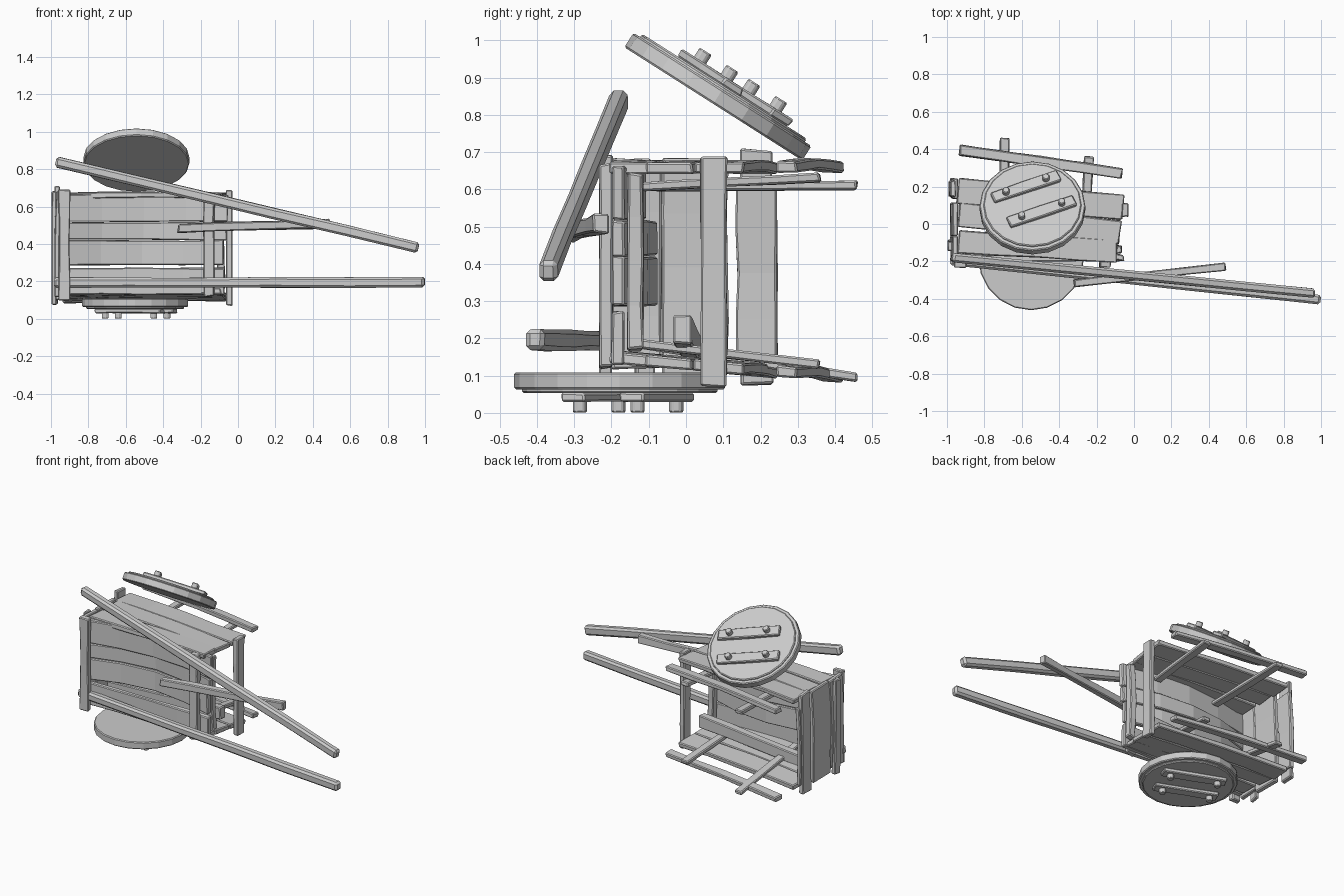
import bpy, bmesh, random, math
from mathutils import Vector, Matrix

if "Cube" in bpy.data.objects:
    bpy.data.objects.remove(bpy.data.objects["Cube"])

random.seed(4)


def finish(name, bm, bevel=0.006):
    bmesh.ops.recalc_face_normals(bm, faces=bm.faces)
    me = bpy.data.meshes.new(name)
    bm.to_mesh(me)
    bm.free()
    ob = bpy.data.objects.new(name, me)
    bpy.context.collection.objects.link(ob)
    if bevel:
        m = ob.modifiers.new("worn_edges", 'BEVEL')
        m.width = bevel
        m.segments = 1
        m.limit_method = 'ANGLE'
        m.angle_limit = math.radians(40)
    return ob


def board(name, p0, p1, side, width, thick, wear=0.004, bow=0.0, segs=4, bevel=0.005):
    """Rough board from p0 to p1; width along side, thickness across it."""
    p0, p1 = Vector(p0), Vector(p1)
    d = (p1 - p0).normalized()
    s = Vector(side)
    s = (s - d * s.dot(d)).normalized()
    n = d.cross(s)
    bm = bmesh.new()
    rings = []
    for i in range(segs + 1):
        t = i / segs
        c = p0.lerp(p1, t) + n * bow * math.sin(math.pi * t)
        ring = []
        for a, b in ((-1, -1), (1, -1), (1, 1), (-1, 1)):
            j = random.uniform(-wear, wear)
            e = random.uniform(-wear, wear) if i in (0, segs) else 0
            ring.append(bm.verts.new(c + s * a * (width / 2 + j) + n * b * (thick / 2 + j * 0.4) + d * e * 1.5))
        rings.append(ring)
    for r, q in zip(rings, rings[1:]):
        for k in range(4):
            bm.faces.new((r[k], r[(k + 1) % 4], q[(k + 1) % 4], q[k]))
    bm.faces.new(rings[0])
    bm.faces.new(rings[-1])
    return finish(name, bm, bevel)


X, Y, Z = (1, 0, 0), (0, 1, 0), (0, 0, 1)

# floor planks, now standing upright on the front side, the middle ones warped inward
for i, (a, b, warp) in enumerate(((.13, .272, .0), (.288, .42, .09), (.422, .515, .09), (.518, .665, .06))):
    zc = (a + b) / 2
    board(f"floor_plank_{i}", (-.95, -.183, zc), (random.uniform(-.08, -.05), -.183, zc), Z, b - a, .033, .003, bow=-warp)

# cross beams under and over the floor
board("cross_beam_rear", (-.93, -.215, .10), (-.93, -.215, .69), X, .06, .035)
board("cross_beam_front", (-.155, -.215, .12), (-.155, -.215, .67), X, .055, .035)
board("front_sill", (-.085, -.135, .17), (-.085, -.135, .645), Y, .04, .04, bow=.01)

# end wall boards and the remaining front post
for i, (a, b, lo, hi) in enumerate(((-.20, -.067, .12, .68), (-.065, .112, .10, .68), (.135, .245, .13, .62))):
    board(f"end_board_{i}", (-.965, (a + b) / 2, lo), (-.955, (a + b) / 2, hi), Y, b - a, .028, bow=.008)
board("end_brace", (-.983, -.11, .08), (-.983, -.12, .68), Y, .05, .025)
board("end_post", (-.978, .19, .075), (-.968, .19, .705), Y, .085, .028)
board("front_post", (-.047, .075, .07), (-.047, .075, .685), Y, .07, .035, .003)

# side walls: upper lies flat, lower slopes outward
for nm, zf, sgn in (("upper", lambda y: .657, 1), ("lower", lambda y: .135 - .09 * (y + .05), -1)):
    sd = (0, 1, 0 if sgn > 0 else -.09)
    for i, (y0, y1, w) in enumerate(((.178, .088, .135), (.05, -.045, .125), (-.095, -.145, .12))):
        board(f"{nm}_side_plank_{i}", (-.94, y0, zf(y0)), (-.06 - .015 * i, y1, zf(y1)), sd, w, .03, bow=.006)
    board(f"{nm}_side_rail", (-.93, .395, zf(.395) + .003), (-.065, .272, zf(.272) + .003), sd, .055, .03, bow=.008)
    for i, (x0, x1, ye) in enumerate(((-.70, -.69, .46), (-.27, -.24, .36))):
        zs = (.607, (.611, .632)[i]) if sgn > 0 else (.185, (.095, .13)[i])
        board(f"{nm}_stake_{i}", (x0, -.12, zs[0]), (x1, ye, zs[1]), X, .05, .025, .003)

# loose boards
board("loose_inner_board", (-.10, -.01, .225), (-.92, .02, .165), Z, .075, .05)
board("loose_outer_board", (-.32, -.318, .485), (.49, -.228, .508), Z, .048, .042, .004)

# long pulling shafts
board("lower_shaft", (-.985, -.195, .193), (.995, -.405, .195), Z, .055, .05, .003, segs=5, bevel=.012)
board("upper_shaft", (-.975, -.18, .84), (.965, -.37, .38), Z, .058, .05, .003, segs=5, bevel=.012)


def wheel(prefix, mat, straps, reach):
    def disc(name, r, z0, z1, sides, at=(0, 0), bevel=.005):
        bm = bmesh.new()
        bmesh.ops.create_cone(bm, cap_ends=True, segments=sides, radius1=r, radius2=r, depth=z1 - z0,
                              matrix=Matrix.Translation((at[0], at[1], (z0 + z1) / 2)))
        finish(f"{prefix}_{name}", bm, bevel).matrix_world = mat

    disc("rim", .283, -.022, .024, 20)
    disc("face", .262, .015, .034, 20)
    # two straps, each with a pair of bolts
    d = Vector((math.cos(.38), math.sin(.38), 0))
    for k, (cx, cy) in enumerate(straps):
        c = Vector((cx, cy, .045))
        ob = board(f"{prefix}_strap_{k}", c - d * .19, c + d * .19, (-d.y, d.x, 0), .066, .024, .003, segs=2)
        ob.matrix_world = mat
        for j in (-1, 1):
            p = c + d * j * reach
            disc(f"bolt_{k}_{j}", .021, .05, .086, 6, (p.x, p.y), .004)


# wheels: one flat on the ground, one tipped on top
wheel("lower_wheel", Matrix.Translation((-.55, -.178, .087)) @ Matrix.Rotation(math.pi, 4, 'Y'),
      ((-.04, .1), (.03, -.055)), .14)
wheel("upper_wheel", Matrix.Translation((-.543, .085, .848)) @ Matrix.Rotation(math.radians(-32.5), 4, 'X'),
      ((-.035, .105), (.05, -.05)), .115)
